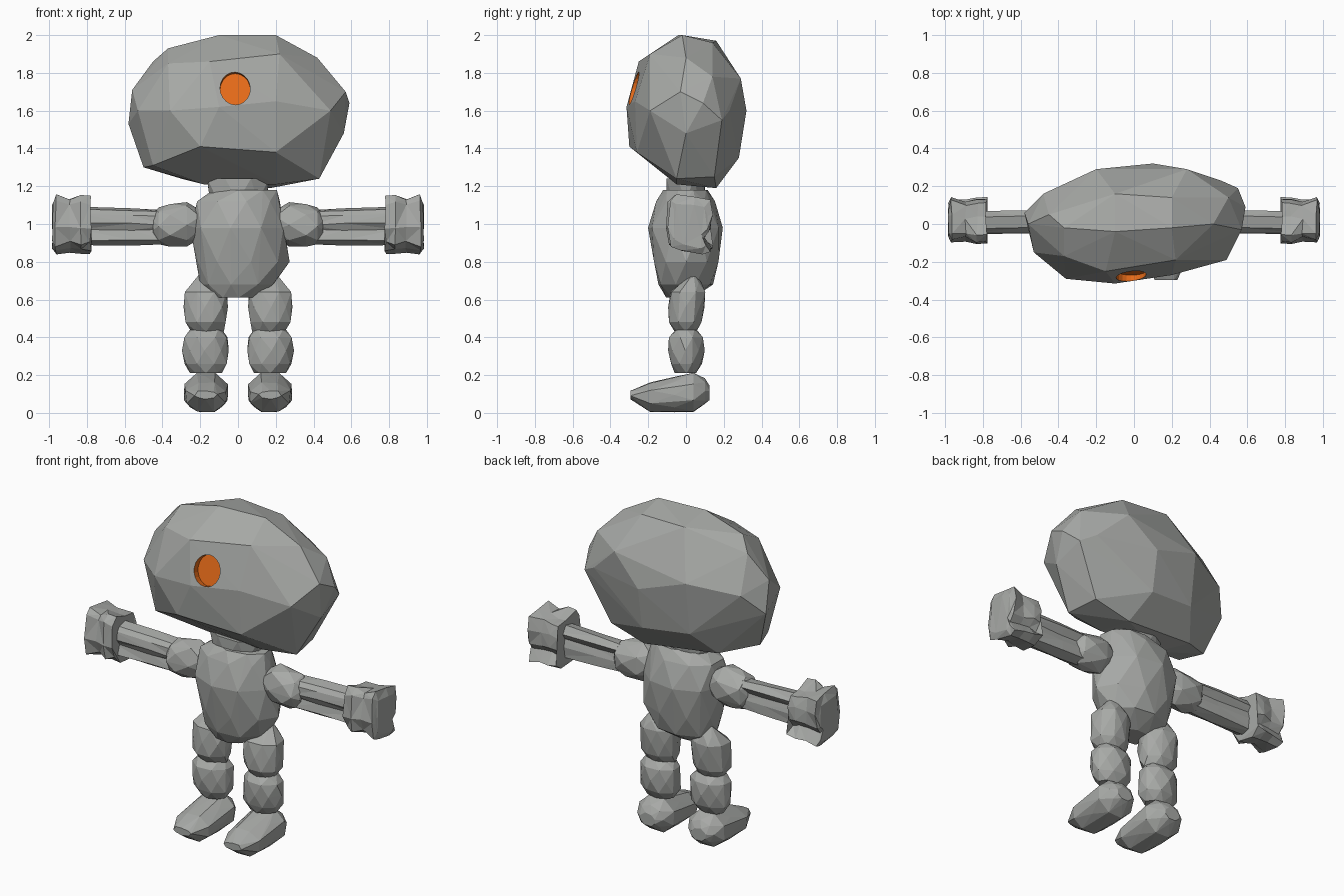
import bpy, bmesh, math, random
from mathutils import Vector

if "Cube" in bpy.data.objects:
    bpy.data.objects.remove(bpy.data.objects["Cube"])

random.seed(4)


def material(name, rgb):
    m = bpy.data.materials.new(name)
    m.diffuse_color = (*rgb, 1)
    m.use_nodes = True
    m.node_tree.nodes["Principled BSDF"].inputs["Base Color"].default_value = m.diffuse_color
    return m


stone_grey = material("stone grey", (0.39, 0.40, 0.385))
eye_orange = material("eye orange", (0.80, 0.15, 0.01))


def finish(name, bm, mirrored=False):
    bmesh.ops.recalc_face_normals(bm, faces=bm.faces)
    mesh = bpy.data.meshes.new(name)
    bm.to_mesh(mesh)
    bm.free()
    mesh.materials.append(stone_grey)
    ob = bpy.data.objects.new(name, mesh)
    bpy.context.collection.objects.link(ob)
    if mirrored:
        mod = ob.modifiers.new("mirror", 'MIRROR')
        mod.use_clip = False
        mod.use_mirror_merge = False
    return ob


def hull(name, points, mirrored=False):
    bm = bmesh.new()
    for p in points:
        bm.verts.new(p)
    bmesh.ops.convex_hull(bm, input=bm.verts[:])
    loose = [v for v in bm.verts if not v.link_faces]
    bmesh.ops.delete(bm, geom=loose, context='VERTS')
    return finish(name, bm, mirrored)


def boulder(name, axis, rings, n=8, rough=0.006, mirrored=False, extra=()):
    """Faceted rock: staggered rings (position, centre a, centre b, radius a, radius b)."""
    pts = list(extra)
    for k, (t, ca, cb, ra, rb) in enumerate(rings):
        grow = 1 / math.cos(math.pi / n) if k % 2 else 1
        for i in range(n):
            ang = 2 * math.pi * (i + 0.5 * (k % 2)) / n
            a = ca + ra * grow * math.cos(ang) + random.uniform(-rough, rough)
            b = cb + rb * grow * math.sin(ang) + random.uniform(-rough, rough)
            pts.append({'x': (t, a, b), 'y': (a, t, b), 'z': (a, b, t)}[axis])
    return hull(name, pts, mirrored)


def loft(name, section, stations, centre, rough):
    """Sweep a (y, z) section along x; stations are (x, y scale, z scale)."""
    bm = bmesh.new()
    rows = []
    cy, cz = centre
    for x, sy, sz in stations:
        rows.append([bm.verts.new((x + random.uniform(-rough, rough) * 0.5,
                                   cy + (y - cy) * sy + random.uniform(-rough, rough),
                                   cz + (z - cz) * sz + random.uniform(-rough, rough)))
                     for y, z in section])
    n = len(section)
    for r0, r1 in zip(rows, rows[1:]):
        for i in range(n):
            j = (i + 1) % n
            bm.faces.new((r0[i], r0[j], r1[j], r1[i]))
    bm.faces.new(rows[0])
    bm.faces.new(rows[-1])
    bmesh.ops.triangulate(bm, faces=bm.faces[:])
    return finish(name, bm, True)


# Head: lopsided boulder
crown = [(-.10, -.04, 2), (.20, -.02, 2), (.20, .14, 1.96), (-.10, .16, 1.97),
         (-.37, -.02, 1.93), (-.37, -.17, 1.85), (.22, -.19, 1.90), (-.15, -.25, 1.86),
         (.42, .0, 1.88), (.50, .14, 1.78), (-.45, .05, 1.86)]
middle = [(-.10, -.315, 1.62), (-.36, -.29, 1.60), (-.53, -.15, 1.60), (-.56, 0, 1.71),
          (-.58, .06, 1.53), (-.48, .16, 1.65), (-.20, .29, 1.70), (.10, .32, 1.60),
          (.28, .29, 1.77), (.46, .23, 1.60), (.55, .19, 1.55), (.59, .09, 1.64),
          (.57, -.03, 1.70), (.49, -.19, 1.60), (.20, -.27, 1.65)]
base = [(-.50, 0, 1.30), (-.45, -.15, 1.31), (-.20, -.30, 1.41), (.20, -.26, 1.38),
        (.43, -.05, 1.24), (.40, .15, 1.25), (.17, .16, 1.19), (-.18, -.03, 1.21),
        (.20, -.05, 1.21), (.10, .28, 1.35), (-.20, .25, 1.38), (.56, 0, 1.48),
        (-.30, .12, 1.24)]
head = hull("head", crown + middle + base)
head.data.materials.append(eye_orange)

# Eye: shallow round socket cut square to the sloping face
tilt = 0.27
out = Vector((0, -math.cos(tilt), math.sin(tilt)))
eye = Vector((-.015, -.285, 1.72))
bpy.ops.mesh.primitive_cylinder_add(vertices=20, radius=1, depth=2,
                                    location=eye + out * 0.06,
                                    rotation=(math.pi / 2 - tilt, 0, 0))
cutter = bpy.context.object
cutter.name = "eye_cutter"
cutter.scale = (.08, .09, .10)
cutter.hide_render = True
mod = head.modifiers.new("eye socket", 'BOOLEAN')
mod.operation = 'DIFFERENCE'
mod.solver = 'EXACT'
mod.object = cutter
bpy.context.view_layer.objects.active = head
bpy.ops.object.modifier_apply(modifier=mod.name)
bpy.data.objects.remove(cutter)
for f in head.data.polygons:
    reach = max(((head.data.vertices[v].co - eye).cross(out)).length for v in f.vertices)
    f.material_index = 1 if reach < 0.093 and f.center.y < 0 else 0

# Neck and torso
boulder("neck", 'z', [(1.12, 0, 0, .15, .10), (1.24, 0, 0, .165, .10)], rough=0.003)
boulder("torso", 'z', [(.61, -.02, -.03, .11, .07), (.68, 0, 0, .19, .14),
                       (.80, .02, 0, .25, .175), (.98, 0, 0, .235, .19),
                       (1.12, 0, 0, .225, .16), (1.18, .04, 0, .16, .11)], n=9)

# Shoulders
boulder("shoulders", 'x', [(.20, 0, 1.0, .07, .08), (.27, 0, 1.0, .09, .105),
                           (.36, 0, .995, .10, .112), (.42, 0, .99, .085, .09),
                           (.45, 0, .99, .05, .06)], n=7, mirrored=True)

# Arms: flat slabs with grooved sides
arm_section = [(-.02, 1.08), (.04, 1.09), (.07, 1.05), (.045, 1.01), (.06, .96),
               (.055, .90), (0, .885), (-.045, .91), (-.03, .97), (-.05, 1.0), (-.045, 1.05)]
loft("arms", arm_section, [(.38, 1, .88), (.56, .95, .95), (.84, 1, 1)], (.01, .985), .006)

# Hands: jagged blocks, pinched in the middle
hand_section = [(-.09, 1.12), (-.06, 1.155), (.04, 1.135), (.12, 1.125), (.14, 1.05),
                (.125, .97), (.09, .92), (.135, .86), (.08, .83), (-.02, .85),
                (-.08, .89), (-.10, .98)]
loft("hands", hand_section, [(.78, .98, .90), (.83, 1, .93), (.89, .86, .90),
                             (.965, 1, 1), (.98, .8, .72)], (.02, .99), .011)

# Legs: two stacked rocks each side
boulder("upper_legs", 'z', [(.43, .165, 0, .085, .06), (.48, .17, 0, .105, .085),
                            (.56, .17, 0, .115, .10), (.64, .17, .01, .108, .09),
                            (.69, .18, .03, .06, .05)], mirrored=True,
        extra=[(.20, .04, .74)])
boulder("lower_legs", 'z', [(.21, .17, 0, .08, .055), (.26, .17, 0, .11, .08),
                            (.33, .173, 0, .12, .10), (.40, .17, 0, .11, .085),
                            (.44, .17, 0, .09, .06)], mirrored=True)

# Feet: wedge-shaped rocks pointing forward
boulder("feet", 'y', [(-.295, .17, .095, .06, .025), (-.19, .17, .083, .105, .078),
                      (-.06, .17, .098, .118, .095), (.04, .17, .108, .115, .103),
                      (.10, .17, .115, .085, .07), (.125, .17, .105, .05, .035)],
        rough=0.004, mirrored=True)
